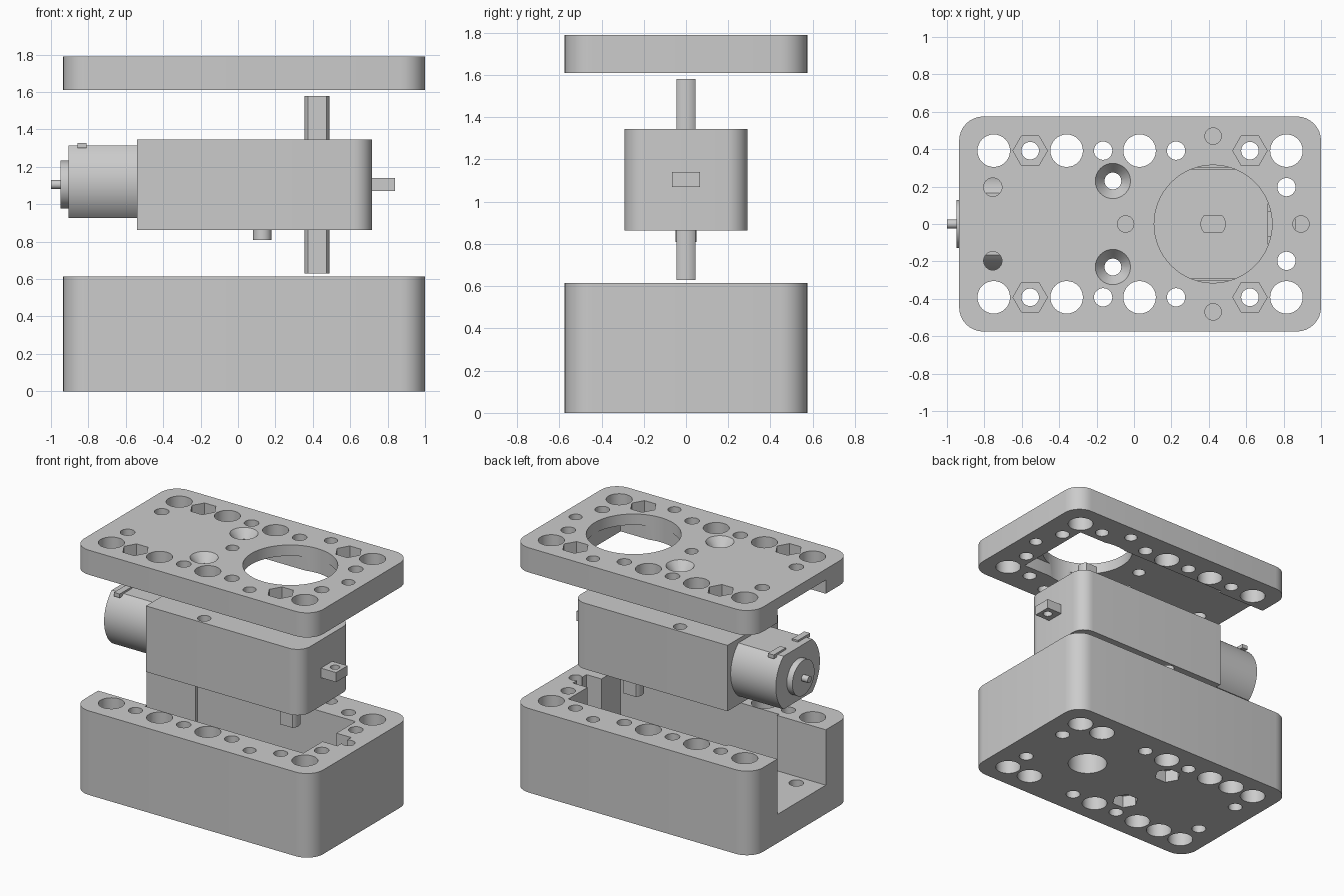
import bpy
import bmesh
from math import asin, cos, sin, pi, radians
from mathutils import Vector

if "Cube" in bpy.data.objects:
    bpy.data.objects.remove(bpy.data.objects["Cube"], do_unlink=True)

grey = bpy.data.materials.new("light grey")
grey.use_nodes = True
COLOUR = (0.6, 0.6, 0.6, 1)
grey.diffuse_color = COLOUR
grey.node_tree.nodes["Principled BSDF"].inputs["Base Color"].default_value = COLOUR


# Cross-sections
def circle(r, n=32, cx=0, cy=0):
    return [(cx + r * cos(2 * pi * i / n), cy + r * sin(2 * pi * i / n)) for i in range(n)]


def rect(x0, x1, y0, y1):
    return [(x0, y0), (x1, y0), (x1, y1), (x0, y1)]


def rounded(x0, x1, half, r_left, r_right, n=8):
    """Rectangle with its own corner radius at each x end."""
    pts = []
    corners = [(x1, 1, 1, r_right), (x0, -1, 1, r_left), (x0, -1, -1, r_left), (x1, 1, -1, r_right)]
    for k, (x, sx, sy, r) in enumerate(corners):
        if not r:
            pts.append((x, sy * half))
            continue
        for i in range(n + 1):
            a = pi / 2 * (k + i / n)
            pts.append((x - sx * r + r * cos(a), sy * (half - r) + r * sin(a)))
    return pts


def flat_round(r, flat, cx=0, cy=0, n=12):
    """Circle with two flats facing the second direction."""
    a = asin(flat / r)
    return [(cx + r * cos(base - a + 2 * a * i / n), cy + r * sin(base - a + 2 * a * i / n))
            for base in (0, pi) for i in range(n + 1)]


# Extrude a cross-section along z, or along x with (y, z) points
def prism(name, pts, lo, hi, axis="z", top_pts=None):
    bm = bmesh.new()

    def ring(section, h):
        return [bm.verts.new((u, v, h) if axis == "z" else (h, u, v)) for u, v in section]

    a, b = ring(pts, lo), ring(top_pts or pts, hi)
    n = len(a)
    bm.faces.new(a[::-1])
    bm.faces.new(b)
    for i in range(n):
        bm.faces.new((a[i], a[(i + 1) % n], b[(i + 1) % n], b[i]))
    bmesh.ops.recalc_face_normals(bm, faces=bm.faces)
    mesh = bpy.data.meshes.new(name)
    bm.to_mesh(mesh)
    bm.free()
    mesh.materials.append(grey)
    obj = bpy.data.objects.new(name, mesh)
    bpy.context.collection.objects.link(obj)
    return obj


def activate(obj):
    bpy.ops.object.select_all(action="DESELECT")
    obj.select_set(True)
    bpy.context.view_layer.objects.active = obj


def cut(target, cutters):
    activate(target)
    for c in cutters:
        c.hide_render = True
        mod = target.modifiers.new("cut", "BOOLEAN")
        mod.operation, mod.solver, mod.object = "DIFFERENCE", "EXACT", c
        bpy.ops.object.modifier_apply(modifier=mod.name)
        bpy.data.objects.remove(c, do_unlink=True)


def hole(x, y, r, lo, hi, n=32):
    return prism("hole_cutter", circle(r, n, x, y), lo, hi)


# Layout shared by housing and lid
BASE_TOP, FLOOR = 0.615, 0.21
LID_LOW, LID_TOP, LID_CEIL = 1.61, 1.79, 1.71
SIDES = (-1, 1)
ROW = 0.392
LARGE_X = (-0.75, -0.36, 0.03, 0.815)
SMALL = [(-0.165, ROW), (0.225, ROW), (0.815, 0.197), (-0.755, 0.197)]
BOLT_X = (-0.555, 0.62)
SCREW = (-0.113, 0.23)
SHAFT_X, PEG_X = 0.423, 0.13
PIN = 0.044


def shared_holes(lo, hi):
    cutters = []
    for s in SIDES:
        cutters += [hole(x, s * ROW, 0.087, lo, hi) for x in LARGE_X]
        cutters += [hole(x, s * y, 0.049, lo, hi) for x, y in SMALL]
        cutters += [hole(x, s * ROW, 0.047, lo, hi) for x in BOLT_X]
        cutters.append(hole(SCREW[0], s * SCREW[1], 0.045, lo, hi))
    return cutters


def pocket(lo, hi):
    # Gearbox bay and slightly narrower motor bay open at the right end
    return [prism("bay_cutter", rect(-0.54, 0.74, -0.302, 0.302), lo, hi),
            prism("motor_bay_cutter", rect(-1.1, -0.5, -0.28, 0.28), lo, hi)]


def pin_holes(lo, hi):
    spots = [(SHAFT_X, 0.47), (SHAFT_X, -0.47), (0.893, 0)]
    return [hole(x, y, PIN, lo, hi) for x, y in spots]


# Lower housing
housing = prism("lower_housing", rounded(-0.935, 1.0, 0.575, 0.13, 0.13), 0, BASE_TOP)
cutters = pocket(FLOOR, 0.8)
cutters.append(prism("lug_cutter", rect(0.7, 0.86, -0.08, 0.08), 0.38, 0.8))
cutters += shared_holes(-0.1, 0.8)
for s in SIDES:
    cutters += [hole(x, s * ROW, 0.087, -0.1, 0.11) for x in BOLT_X]
    cutters.append(hole(SCREW[0], s * SCREW[1], 0.092, -0.1, 0.09, 6))
cutters.append(hole(SHAFT_X, 0, 0.135, -0.1, 0.3))
cutters.append(hole(PEG_X, 0, 0.06, FLOOR - 0.07, 0.3))
cutters += pin_holes(BASE_TOP - 0.1, 0.8)
cut(housing, cutters)

# Lid
lid = prism("lid", rounded(-0.935, 1.0, 0.575, 0.13, 0.13), LID_LOW, LID_TOP)
cutters = pocket(1.5, LID_CEIL)
cutters += shared_holes(1.5, 1.9)
for s in SIDES:
    cutters += [hole(x, s * ROW, 0.092, LID_TOP - 0.09, 1.9, 6) for x in BOLT_X]
    x, y = SCREW[0], s * SCREW[1]
    cutters.append(prism("countersink_cutter", circle(0.04, 32, x, y), LID_CEIL + 0.01,
                         LID_TOP + 0.01, top_pts=circle(0.102, 32, x, y)))
cutters.append(hole(SHAFT_X, 0, 0.315, 1.5, 1.9, 64))
cutters.append(hole(-0.045, 0, PIN, 1.5, 1.9))
cutters += pin_holes(1.5, 1.9)
cut(lid, cutters)

# Gearbox with screw holes
GEAR_LOW, GEAR_TOP, AXIS_Z = 0.863, 1.345, 1.106
gearbox = prism("gearbox", rounded(-0.54, 0.717, 0.292, 0, 0.1), GEAR_LOW, GEAR_TOP)
cut(gearbox, [hole(SCREW[0], s * SCREW[1], 0.045, 0.7, 1.5) for s in SIDES])

# Output shafts, locating peg and mounting lug
shaft = flat_round(0.0675, 0.046, SHAFT_X)
prism("upper_shaft", shaft, GEAR_TOP, 1.58)
prism("lower_shaft", shaft, 0.63, GEAR_LOW)
prism("locating_peg", circle(0.05, 32, PEG_X), 0.81, GEAR_LOW)
lug = prism("mounting_lug", rect(0.717, 0.84, -0.066, 0.066), 1.07, 1.14)
cut(lug, [hole(0.785, 0, 0.032, 1, 1.2)])

# Motor can, rear boss, spindle and terminals
MOTOR_Z = 1.121
prism("motor", flat_round(0.255, 0.194, 0, MOTOR_Z, 20), -0.905, -0.54, "x")
prism("motor_boss", circle(0.128, 40, 0, AXIS_Z), -0.95, -0.905, "x")
prism("motor_spindle", circle(0.024, 20, 0, AXIS_Z), -1.0, -0.95, "x")
for s, side in ((-1, "front"), (1, "back")):
    prism(side + "_terminal", rect(-0.857, -0.81, s * 0.14 - 0.07, s * 0.14 + 0.07), 1.30, 1.328)

# Smooth the curved walls and keep the edges crisp
for obj in bpy.context.scene.objects:
    if obj.type == "MESH":
        activate(obj)
        bpy.ops.object.shade_smooth_by_angle(angle=radians(30))
